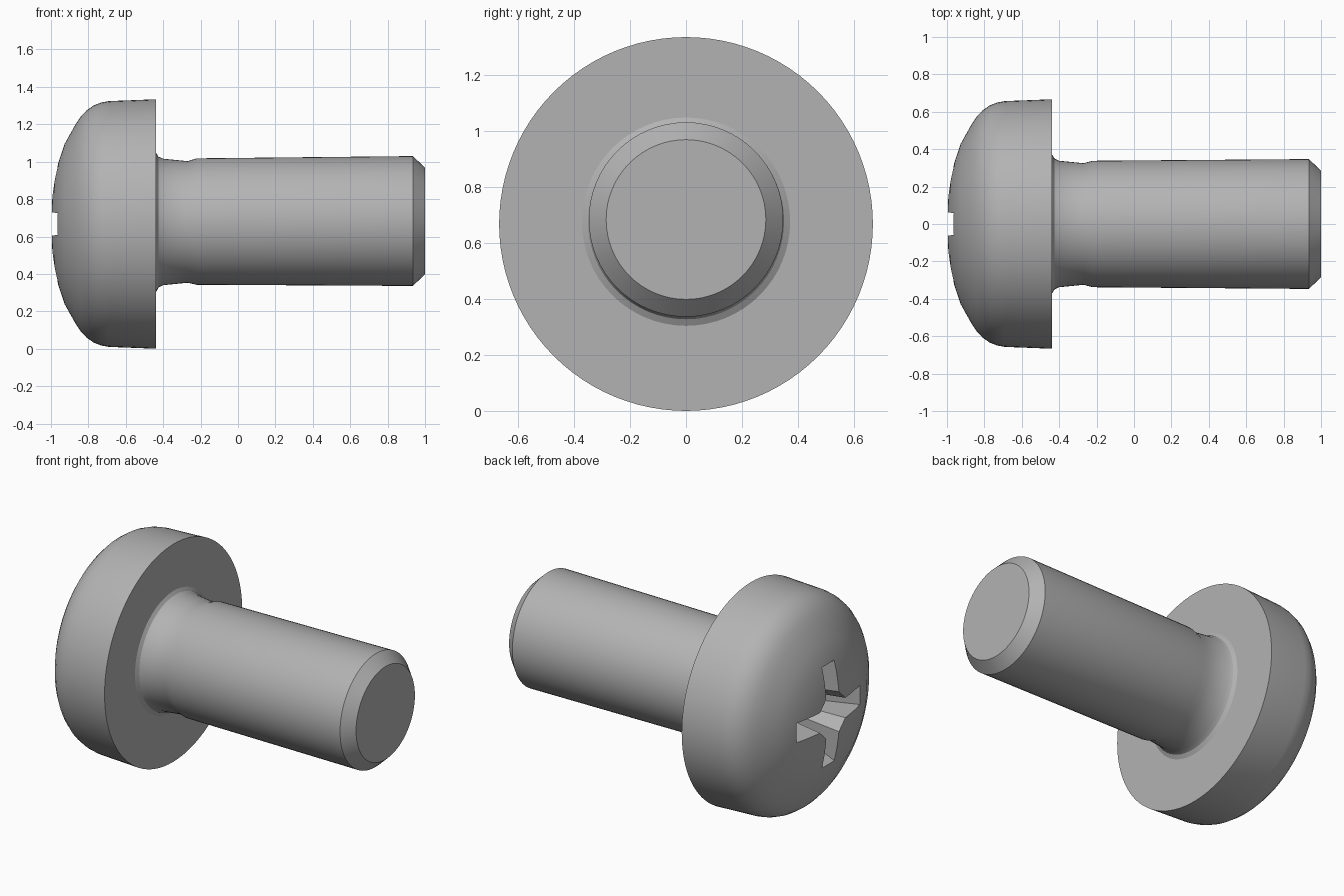
import bpy, bmesh, math

if "Cube" in bpy.data.objects:
    bpy.data.objects.remove(bpy.data.objects["Cube"])

steel = bpy.data.materials.new("steel_grey")
steel.diffuse_color = (0.45, 0.45, 0.45, 1)
steel.use_nodes = True
steel.node_tree.nodes["Principled BSDF"].inputs["Base Color"].default_value = steel.diffuse_color
AXIS_Z = 0.667


def make_object(name, bm):
    bmesh.ops.recalc_face_normals(bm, faces=bm.faces)
    mesh = bpy.data.meshes.new(name)
    bm.to_mesh(mesh)
    bm.free()
    obj = bpy.data.objects.new(name, mesh)
    bpy.context.collection.objects.link(obj)
    mesh.materials.append(steel)
    return obj


def loft(name, rings, cap_start=True):
    """Skin a list of equally sized rings of points and cap the ends."""
    bm = bmesh.new()
    loops = [[bm.verts.new(p) for p in ring] for ring in rings]
    n = len(loops[0])
    for a, b in zip(loops, loops[1:]):
        for i in range(n):
            j = (i + 1) % n
            bm.faces.new((a[i], a[j], b[j], b[i]))
    if cap_start:
        bm.faces.new(loops[0])
    bm.faces.new(loops[-1])
    return make_object(name, bm)


def circle(x, r, z, n):
    return [(x, r * math.cos(2 * math.pi * i / n), z + r * math.sin(2 * math.pi * i / n))
            for i in range(n)]


def smooth(obj, angle):
    bpy.ops.object.select_all(action='DESELECT')
    obj.select_set(True)
    bpy.context.view_layer.objects.active = obj
    bpy.ops.object.shade_smooth_by_angle(angle=math.radians(angle))


# Domed pan head
head_profile = [(-1.0, 0.07), (-0.992, 0.16), (-0.98, 0.24), (-0.96, 0.33), (-0.926, 0.43),
                (-0.87, 0.53), (-0.84, 0.575), (-0.81, 0.607), (-0.77, 0.635),
                (-0.73, 0.65), (-0.69, 0.657), (-0.438, 0.667)]
head = loft("head", [circle(x, r, AXIS_Z, 96) for x, r in head_profile])

# Cross recess: tapered cross cut into the dome
def cross(x, reach, half_width, corner):
    arm = [(reach, -half_width), (reach, half_width), (corner, half_width), (half_width, corner)]
    points = []
    for k in range(4):
        c, s = round(math.cos(k * math.pi / 2)), round(math.sin(k * math.pi / 2))
        points += [(x, c * u - s * v, AXIS_Z + s * u + c * v) for u, v in arm]
    return points


cutter = loft("recess_cutter", [cross(-1.05, 0.35, 0.064, 0.13),
                                cross(-0.70, 0.18, 0.045, 0.085),
                                cross(-0.60, 0.06, 0.035, 0.045)])
cutter.hide_render = True
cutter.hide_viewport = True
cut = head.modifiers.new("cross_recess", 'BOOLEAN')
cut.operation = 'DIFFERENCE'
cut.solver = 'EXACT'
cut.object = cutter
# Apply the cut so the recess keeps crisp edges
bpy.context.view_layer.update()
evaluated = head.evaluated_get(bpy.context.evaluated_depsgraph_get())
head_mesh = bpy.data.meshes.new_from_object(evaluated)
head.modifiers.clear()
head.data = head_mesh
bpy.data.objects.remove(cutter)
smooth(head, 25)

# Shank: flared neck, slightly tapered body and chamfered tip
shank_profile = [(-0.44, 0.375, 0.675), (-0.425, 0.35, 0.677), (-0.40, 0.338, 0.678),
                 (-0.27, 0.325, 0.678), (-0.22, 0.338, 0.68),
                 (0.935, 0.347, 0.683), (1.0, 0.285, 0.683)]
shank = loft("shank", [circle(x, r, z, 64) for x, r, z in shank_profile], cap_start=False)
smooth(shank, 25)
